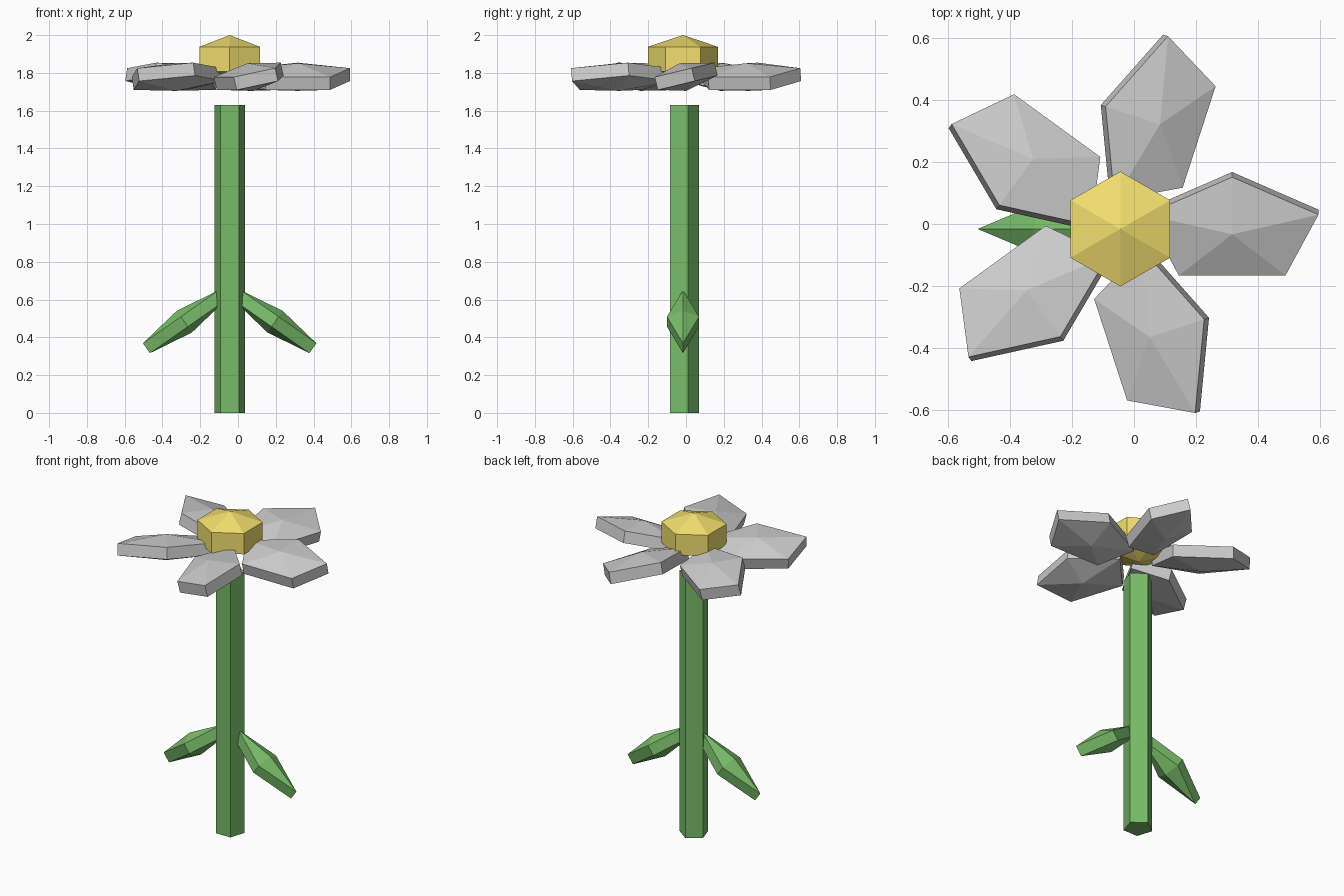
import bpy, bmesh
from math import radians, pi, sin, cos
from mathutils import Matrix, Vector

if "Cube" in bpy.data.objects:
    bpy.data.objects.remove(bpy.data.objects["Cube"])

CX, CY = -0.044, -0.016   # flower axis


def material(name, rgb):
    m = bpy.data.materials.new(name)
    m.diffuse_color = (*rgb, 1)
    m.use_nodes = True
    m.node_tree.nodes["Principled BSDF"].inputs["Base Color"].default_value = m.diffuse_color
    return m


green = material("leaf_green", (0.19, 0.50, 0.14))
yellow = material("centre_yellow", (0.90, 0.74, 0.16))


def gem(name, sides, rx, ry, thick, bulge, start, matrix, mat=None):
    """Stretched n-sided prism whose caps rise to a point by bulge."""
    bm = bmesh.new()
    rings = []
    for z in (-thick / 2, thick / 2):
        ring = []
        for i in range(sides):
            a = start + 2 * pi * i / sides
            ring.append(bm.verts.new((rx * cos(a), ry * sin(a), z)))
        rings.append(ring)
    low, high = rings
    for i in range(sides):
        j = (i + 1) % sides
        bm.faces.new((low[i], low[j], high[j], high[i]))
    for ring, s in ((low, -1), (high, 1)):
        cap = bm.faces.new(ring)
        if bulge:
            bmesh.ops.poke(bm, faces=[cap], offset=0)
            bm.verts.ensure_lookup_table()
            bm.verts[-1].co = Vector((0, 0, s * (thick / 2 + bulge)))
    bm.transform(matrix)
    bmesh.ops.recalc_face_normals(bm, faces=bm.faces)
    me = bpy.data.meshes.new(name)
    bm.to_mesh(me)
    bm.free()
    ob = bpy.data.objects.new(name, me)
    bpy.context.collection.objects.link(ob)
    if mat:
        me.materials.append(mat)
    return ob


axis = Matrix.Translation((CX, CY, 0))

# Stem: five-sided column, one corner to the back
gem("stem", 5, 0.085, 0.085, 1.63, 0, pi / 2,
    axis @ Matrix.Translation((0, 0, 0.815)), green)

# Flower centre: six-sided, pointed above and below
gem("flower_centre", 6, 0.185, 0.185, 0.13, 0.062, pi / 2,
    axis @ Matrix.Translation((0, 0, 1.873)), yellow)

# Five petals, each twisted about its own radius
for k in range(5):
    m = (axis @ Matrix.Rotation(radians(72 * k), 4, 'Z')
         @ Matrix.Translation((0.36, 0, 1.778))
         @ Matrix.Rotation(radians(13.5), 4, 'X'))
    gem(f"petal_{k + 1}", 5, 0.292, 0.18, 0.07, 0.04, pi / 2, m)

# Two drooping leaves, left and right of the stem
for name, turn in (("leaf_right", 0), ("leaf_left", 180)):
    m = (axis @ Matrix.Rotation(radians(turn), 4, 'Z')
         @ Matrix.Translation((0.24, 0, 0.483))
         @ Matrix.Rotation(radians(35), 4, 'Y'))
    gem(name, 4, 0.245, 0.085, 0.064, 0.038, 0, m, green)
